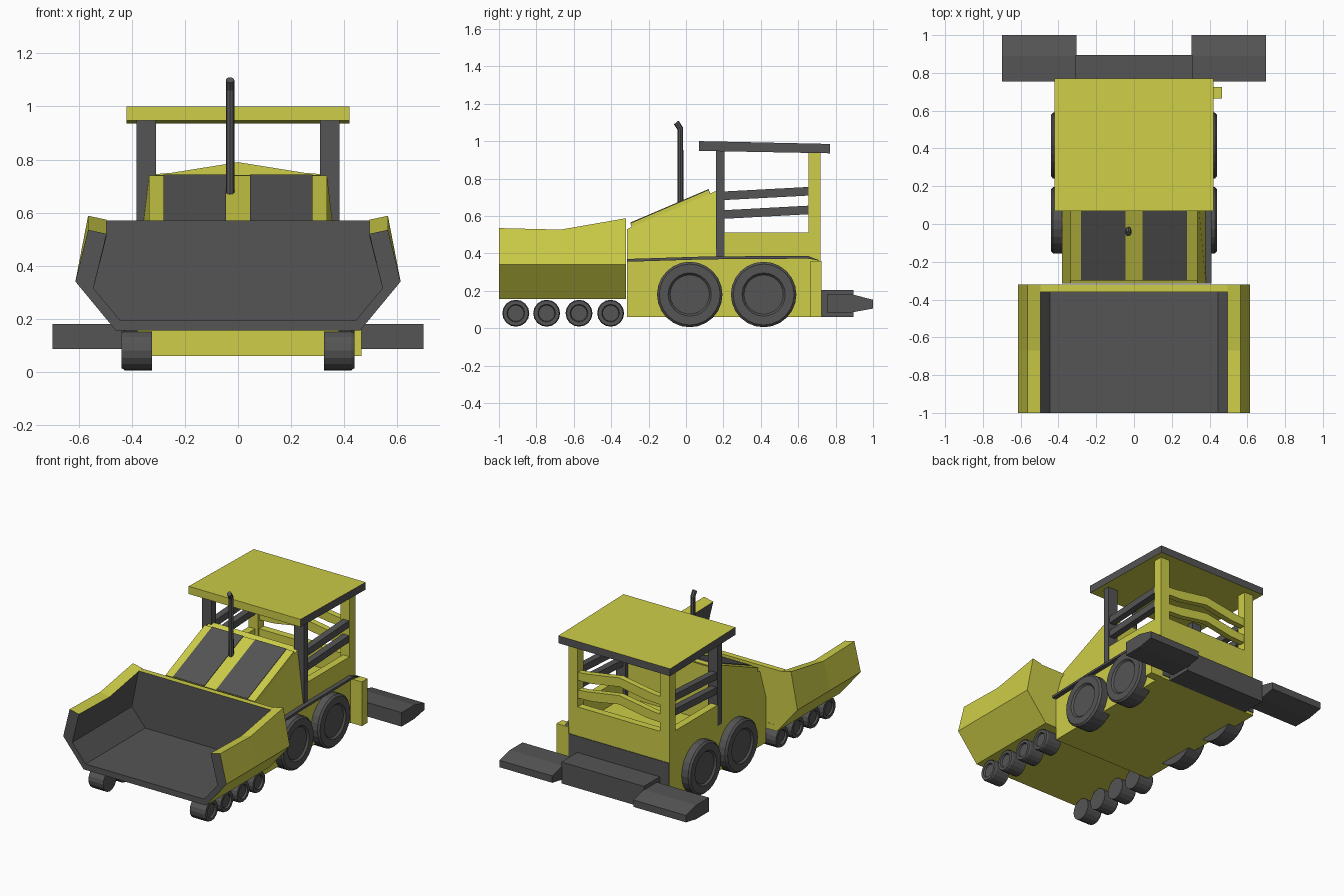
import bpy, bmesh, math
from mathutils import Vector, Matrix

if "Cube" in bpy.data.objects:
    bpy.data.objects.remove(bpy.data.objects["Cube"])


def material(name, rgb):
    m = bpy.data.materials.new(name)
    m.diffuse_color = (*rgb, 1)
    m.use_nodes = True
    m.node_tree.nodes["Principled BSDF"].inputs["Base Color"].default_value = m.diffuse_color
    return m


YELLOW = material("machine yellow", (0.61, 0.61, 0.065))
DARK = material("dark grey", (0.09, 0.09, 0.092))


def finish(bm, name, mats, rule=None):
    """Turn a bmesh into an object; rule(face) gives the material index."""
    bmesh.ops.recalc_face_normals(bm, faces=bm.faces)
    bm.normal_update()
    if rule:
        for f in bm.faces:
            f.material_index = rule(f)
    me = bpy.data.meshes.new(name)
    bm.to_mesh(me)
    bm.free()
    for m in mats:
        me.materials.append(m)
    ob = bpy.data.objects.new(name, me)
    bpy.context.collection.objects.link(ob)
    return ob


def box(name, x, y, z, mat):
    return prism(name, [(y[0], z[0]), (y[1], z[0]), (y[1], z[1]), (y[0], z[1])], x, [mat])


def prism(name, profile, span, mats, axis="x", rule=None):
    """Extrude a (y, z) profile along x, or an (x, z) profile along y."""
    bm = bmesh.new()
    def place(p, s):
        return (s, p[0], p[1]) if axis == "x" else (p[0], s, p[1])
    a, b = [[bm.verts.new(place(p, s)) for p in profile] for s in span]
    n = len(profile)
    bm.faces.new(a)
    bm.faces.new(b)
    for i in range(n):
        j = (i + 1) % n
        bm.faces.new((a[i], a[j], b[j], b[i]))
    return finish(bm, name, mats, rule)


def wheel(name, side, y, z, r, x0, x1, sides):
    """Lathe a tyre with a slightly recessed hub on its outer face."""
    profile = [(x0, r), (x1 - 0.012, r), (x1, r * 0.93), (x1, r * 0.66), (x1 - 0.012, r * 0.6)]
    bm = bmesh.new()
    rings = []
    for x, rad in profile:
        rings.append([bm.verts.new((side * x, y + rad * math.cos(t), z + rad * math.sin(t)))
                      for t in (2 * math.pi * k / sides for k in range(sides))])
    for a, b in zip(rings, rings[1:]):
        for i in range(sides):
            j = (i + 1) % sides
            bm.faces.new((a[i], a[j], b[j], b[i]))
    bm.faces.new(rings[0])
    bm.faces.new(rings[-1])
    return finish(bm, name, [DARK])


# Hopper shell: a thick open trough lofted along y
def hopper_ring(y, top):
    half_out = [(0.565, top), (0.613, 0.34), (0.46, 0.155)]
    half_in = [(0.495, top - 0.015), (0.545, 0.315), (0.445, 0.195)]
    outer = [(-x, z) for x, z in half_out] + half_out[::-1]
    inner = half_in + [(-x, z) for x, z in half_in[::-1]]
    return [(x, y, z) for x, z in outer + inner]


bm = bmesh.new()
rings = [[bm.verts.new(p) for p in hopper_ring(y, t)]
         for y, t in ((-1, 0.535), (-0.67, 0.527), (-0.32, 0.588))]
dark_faces = set()
for a, b in zip(rings, rings[1:]):
    for i in range(12):
        j = (i + 1) % 12
        f = bm.faces.new((a[i], a[j], b[j], b[i]))
        if 6 <= i <= 10:
            dark_faces.add(f)
for r in (rings[0], rings[-1]):
    for i in range(5):
        f = bm.faces.new((r[i], r[i + 1], r[10 - i], r[11 - i]))
        if r is rings[0]:
            dark_faces.add(f)
finish(bm, "hopper_shell", [YELLOW, DARK], lambda f: int(f in dark_faces))

# Hopper back wall, dark on the inside
prism("hopper_back_wall",
      [(-0.495, 0.57), (-0.55, 0.315), (-0.45, 0.19), (0.45, 0.19), (0.55, 0.315), (0.495, 0.57)],
      (-0.36, -0.321), [YELLOW, DARK], "y", lambda f: int(f.normal.y < -0.5))

# Wheels on both sides
for side, tag in ((1, "right"), (-1, "left")):
    for k, y in enumerate((-0.91, -0.745, -0.572, -0.403)):
        wheel(f"small_wheel_{tag}_{k + 1}", side, y, 0.08, 0.072, 0.325, 0.44, 16)
    for k, y in enumerate((0.02, 0.415)):
        wheel(f"big_wheel_{tag}_{k + 1}", side, y, 0.18, 0.175, 0.325, 0.44, 24)

# Lower body
box("lower_body", (-0.38, 0.38), (-0.315, 0.72), (0.06, 0.37), YELLOW)
box("rear_panel", (-0.38, 0.38), (0.718, 0.724), (0.08, 0.315), DARK)
prism("side_trim", [(-0.315, 0.355), (0.1, 0.368), (0.65, 0.372), (0.72, 0.36),
                    (0.65, 0.387), (0.1, 0.383), (-0.315, 0.37)], (0.375, 0.41), [DARK])
box("side_box", (0.375, 0.465), (0.665, 0.725), (0.06, 0.36), YELLOW)

# Sloped hood with sides that lean inwards
bm = bmesh.new()
levels = []
for hw, pts in ((0.38, [(-0.315, 0.37), (0.18, 0.37)]), (0.335, [(-0.315, 0.53), (0.18, 0.742)])):
    levels.append([bm.verts.new(p) for p in
                   [(-hw, *pts[0]), (hw, *pts[0]), (hw, *pts[1]), (-hw, *pts[1])]])
lo, hi = levels
bm.faces.new(lo)
bm.faces.new(hi)
for i in range(4):
    j = (i + 1) % 4
    bm.faces.new((lo[i], lo[j], hi[j], hi[i]))
finish(bm, "hood", [YELLOW])


def hood_slab(name, x, y, low, high, mat):
    """A plate lying parallel to the hood slope."""
    def at(yy, off):
        return (yy - off * 0.43, 0.53 + (yy + 0.315) * 0.428 + off)
    return prism(name, [at(y[0], low), at(y[1], low), at(y[1], high), at(y[0], high)], x, [mat])


hood_slab("hood_cover", (-0.335, 0.335), (-0.29, 0.13), -0.01, 0.02, YELLOW)
for x, tag in (((0.045, 0.28), "right"), ((-0.28, -0.045), "left")):
    hood_slab(f"hood_panel_{tag}", x, (-0.288, 0.131), 0.015, 0.023, DARK)

# Exhaust pipe with a bent tip
bm = bmesh.new()
path = [((-0.03, -0.03, 0.64), 0), ((-0.03, -0.03, 1.065), 20), ((-0.03, -0.052, 1.1), 40)]
rings = []
for c, tilt in path:
    m = Matrix.Translation(c) @ Matrix.Rotation(math.radians(tilt), 4, "X")
    rings.append([bm.verts.new(m @ Vector((0.016 * math.cos(k * math.pi / 4),
                                           0.016 * math.sin(k * math.pi / 4), 0)))
                  for k in range(8)])
for a, b in zip(rings, rings[1:]):
    for i in range(8):
        j = (i + 1) % 8
        bm.faces.new((a[i], a[j], b[j], b[i]))
bm.faces.new(rings[0])
bm.faces.new(rings[-1])
finish(bm, "exhaust_pipe", [DARK])

# Cab posts, side walls and slanted rails
for s, tag in ((1, "right"), (-1, "left")):
    def span(a, b):
        return (s * a, s * b)
    box(f"cab_front_post_{tag}", span(0.31, 0.382), (0.16, 0.205), (0.37, 0.955), DARK)
    box(f"cab_rear_post_{tag}", span(0.31, 0.38), (0.655, 0.72), (0.37, 0.945), YELLOW)
    box(f"cab_side_wall_{tag}", span(0.33, 0.38), (0.205, 0.655), (0.37, 0.512), YELLOW)
    for k, z in enumerate((0.585, 0.685)):
        prism(f"cab_side_rail_{tag}_{k + 1}",
              [(0.205, z), (0.655, z + 0.024), (0.655, z + 0.07), (0.205, z + 0.046)],
              span(0.33, 0.375), [DARK])

# Cab rear wall and arched rear rails
box("cab_rear_wall", (-0.31, 0.31), (0.67, 0.72), (0.37, 0.512), YELLOW)
for k, z in enumerate((0.57, 0.69)):
    prism(f"cab_rear_rail_{k + 1}",
          [(-0.31, z), (-0.2, z + 0.005), (0, z + 0.04), (0.2, z + 0.005), (0.31, z),
           (0.31, z + 0.055), (0.25, z + 0.06), (0, z + 0.1), (-0.25, z + 0.06), (-0.31, z + 0.055)],
          (0.675, 0.715), [YELLOW], "y")

# Roof: yellow with dark side and rear edges
prism("roof", [(0.07, 0.948), (0.77, 0.935), (0.77, 0.985), (0.07, 1.0)], (-0.42, 0.42),
      [YELLOW, DARK], rule=lambda f: int(abs(f.normal.x) > 0.5 or f.normal.y > 0.5))

# Paving screed and its two side extensions
box("screed", (-0.31, 0.31), (0.72, 0.895), (0.06, 0.205), DARK)
for s, tag in ((1, "right"), (-1, "left")):
    prism(f"screed_extension_{tag}",
          [(0.755, 0.085), (0.89, 0.085), (1.0, 0.105), (1.0, 0.152), (0.89, 0.18), (0.755, 0.18)],
          (s * 0.305, s * 0.70), [DARK])
